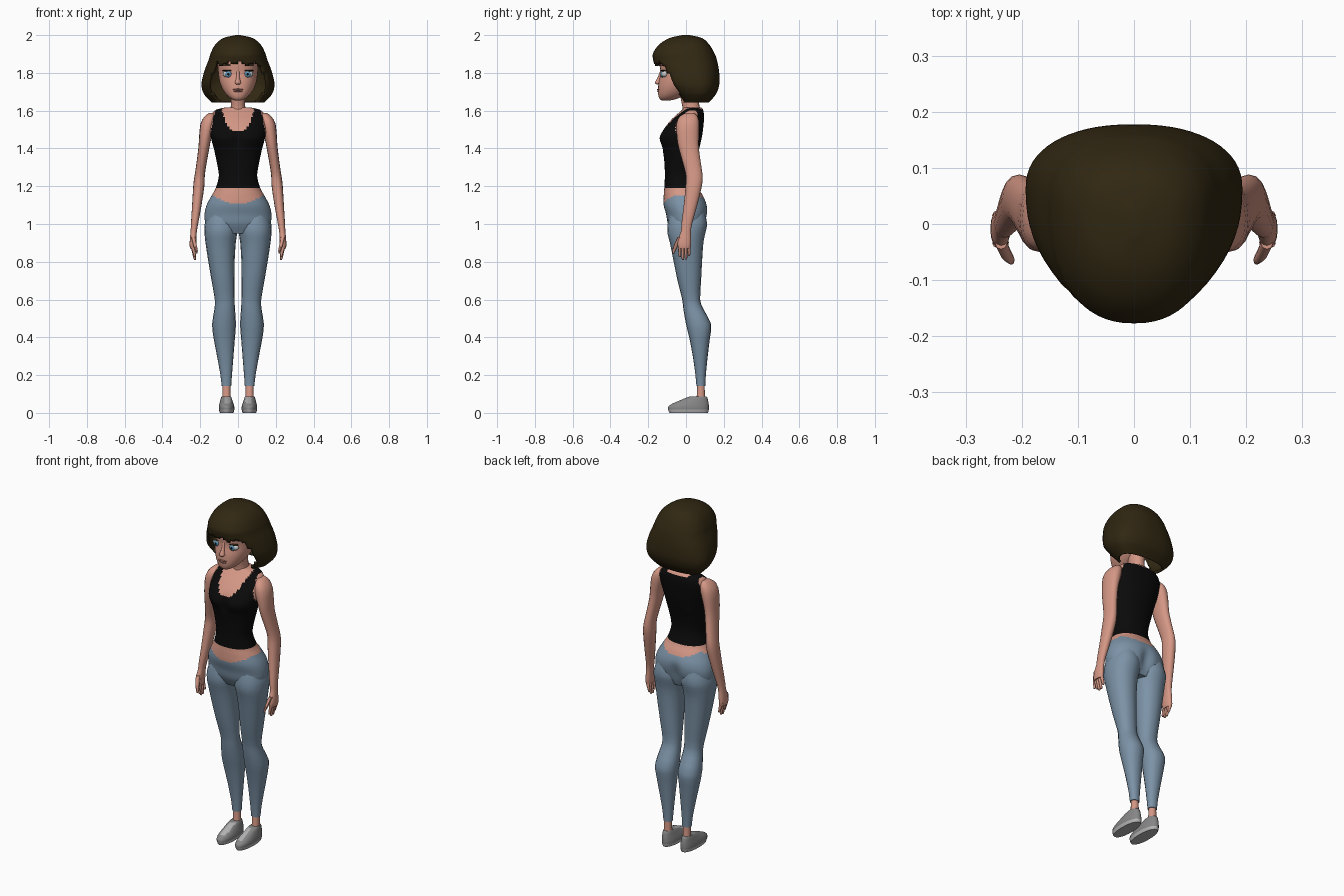
import bpy, bmesh, math
from mathutils import Vector

def material(name, rgb):
    m = bpy.data.materials.new(name)
    m.diffuse_color = (*rgb, 1)
    return m

SKIN = material("skin", (0.66, 0.31, 0.235))
HAIR = material("dark_brown_hair", (0.030, 0.020, 0.006))
BLACK = material("black_cloth", (0.003, 0.003, 0.003))
DENIM = material("blue_denim", (0.20, 0.29, 0.385))
GREY = material("shoe_grey", (0.24, 0.24, 0.24))
PALE = material("pale_grey", (0.45, 0.45, 0.45))
WHITE = material("eye_white", (0.62, 0.62, 0.62))
IRIS = material("iris_blue", (0.12, 0.30, 0.45))
LIPS = material("lips", (0.42, 0.17, 0.14))

def finish(bm, name, mats, rule=None):
    bmesh.ops.recalc_face_normals(bm, faces=bm.faces)
    if rule:
        for f in bm.faces:
            f.material_index = rule(f.calc_center_median())
    me = bpy.data.meshes.new(name)
    bm.to_mesh(me)
    bm.free()
    for m in mats:
        me.materials.append(m)
    me.shade_smooth()
    me.set_sharp_from_angle(angle=math.radians(50))
    ob = bpy.data.objects.new(name, me)
    bpy.context.collection.objects.link(ob)
    return ob

def refine(rings, steps):
    """Catmull-Rom interpolation between rings."""
    out = []
    for i in range(len(rings) - 1):
        p = [rings[max(0, min(len(rings) - 1, i + k))] for k in (-1, 0, 1, 2)]
        for s in range(steps):
            t = s / steps
            out.append([0.5 * (2*b + (c - a)*t + (2*a - 5*b + 4*c - d)*t*t + (3*b - a - 3*c + d)*t**3)
                        for a, b, c, d in zip(*p)])
    return out + [rings[-1]]

def loft(name, rings, mats, rule=None, sides=16, steps=2, n=2.2, f=0.5, side=1,
         cut=None, caps=True, warp=None):
    """Rings (z, x0, x1, y0, y1) of superellipse section; f places the widest line in y."""
    bm = bmesh.new()
    rows = []
    for z, x0, x1, y0, y1 in refine(rings, steps):
        cx, cy, row = (x0 + x1) / 2, y0 + (y1 - y0) * f, []
        for i in range(sides):
            a = 2 * math.pi * i / sides
            c, s = math.cos(a), math.sin(a)
            x = cx + (x1 - x0) / 2 * math.copysign(abs(c) ** (2 / n), c)
            y = cy + ((y1 - cy) if s > 0 else (cy - y0)) * math.copysign(abs(s) ** (2 / n), s)
            if warp:
                y += warp(x, y, z)
            row.append(bm.verts.new((x * side, y, z)))
        rows.append(row)
    for a, b in zip(rows, rows[1:]):
        for i in range(sides):
            j = (i + 1) % sides
            bm.faces.new((a[i], a[j], b[j], b[i]))
    if caps:
        bm.faces.new(rows[0][::-1])
        bm.faces.new(rows[-1])
    if cut:
        gone = [q for q in bm.faces if cut(q.calc_center_median())]
        bmesh.ops.delete(bm, geom=gone, context='FACES')
    return finish(bm, name, mats, rule)

def sym(rings):
    return [(z, -w, w, y0, y1) for z, w, y0, y1 in rings]

def blob(name, loc, radii, mat, segs=16):
    bm = bmesh.new()
    bmesh.ops.create_uvsphere(bm, u_segments=segs, v_segments=segs // 2 + 2, radius=1)
    for v in bm.verts:
        v.co = Vector(loc) + Vector([c * r for c, r in zip(v.co, radii)])
    return finish(bm, name, [mat])

# Torso: skin, tank top and trouser waist by height rules
def torso_rule(c):
    x = abs(c.x)
    if c.z < (1.108 if c.y < 0.02 else 1.13) + 0.04 * min(1, (x / 0.13) ** 2):
        return 2
    if c.z < 1.19:
        return 0
    if c.y < 0.03:
        if c.z > 1.49 + 0.115 * (x / 0.085) ** 3:
            return 0
    elif c.z > 1.605 and x < 0.07:
        return 0
    return 0 if c.z > 1.48 and x > 0.145 - 0.2 * (c.z - 1.48) else 1

def body_warp(x, y, z):
    groove = math.exp(-(x / 0.03) ** 2)
    if y < -0.03:
        return 0.022 * groove * math.exp(-((z - 1.45) / 0.045) ** 2)
    return -0.02 * groove * math.exp(-((z - 1.03) / 0.06) ** 2) if y > 0.05 else 0

loft("torso", sym([
    (0.95, .13, -.07, .075), (1.0, .17, -.095, .10), (1.05, .177, -.105, .114), (1.1, .166, -.118, .112),
    (1.15, .14, -.118, .09), (1.19, .118, -.115, .065), (1.25, .102, -.112, .047),
    (1.30, .107, -.113, .047), (1.35, .117, -.117, .057), (1.40, .128, -.128, .07),
    (1.455, .143, -.146, .083), (1.50, .15, -.122, .09), (1.55, .152, -.08, .095),
    (1.58, .142, -.048, .095), (1.605, .115, -.02, .09), (1.618, .06, -.01, .08)]),
    [SKIN, BLACK, DENIM], torso_rule, sides=72, steps=6, warp=body_warp)
loft("neck", sym([(1.57, .055, -.02, .085), (1.61, .04, -.018, .075), (1.65, .037, -.025, .068),
                  (1.72, .04, -.04, .07)]), [SKIN])

for side, tag in ((1, "left_"), (-1, "right_")):
    # Trouser leg and bare ankle
    loft(tag + "trouser_leg", [
        (1.06, .02, .155, -.085, .10), (1.0, .0, .176, -.097, .112), (.95, .004, .177, -.098, .102),
        (.9, .012, .172, -.085, .092), (.8, .018, .157, -.065, .085), (.7, .018, .14, -.045, .08),
        (.6, .018, .123, -.02, .075), (.55, .016, .125, -.014, .092), (.47, .011, .137, .0, .133),
        (.4, .016, .13, .017, .127), (.3, .024, .111, .036, .115), (.2, .032, .093, .05, .105),
        (.142, .036, .087, .055, .102)], [DENIM], side=side)
    loft(tag + "ankle", [(.05, .038, .085, .05, .105), (.1, .04, .082, .058, .1), (.16, .041, .082, .06, .098)],
         [SKIN], side=side, steps=1)
    # Slip-on shoe with pale sole and tongue
    loft(tag + "shoe", [
        (0, .024, .096, -.088, .116), (.018, .019, .101, -.095, .121), (.035, .02, .101, -.092, .121),
        (.05, .024, .098, -.07, .12), (.065, .029, .094, -.035, .117), (.08, .034, .09, .0, .113),
        (.088, .038, .086, .025, .107)], [GREY, PALE],
        lambda c: int(c.z < .014 or (c.z > .052 and c.y < .045 and abs(abs(c.x) - .055) < .015)),
        side=side, sides=24)
    # Arm and palm
    loft(tag + "arm", [
        (1.587, .125, .155, -.005, .045), (1.568, .12, .178, -.035, .062), (1.53, .12, .199, -.05, .07),
        (1.46, .14, .206, -.048, .068), (1.4, .152, .21, -.038, .068), (1.3, .17, .223, -.01, .082),
        (1.25, .176, .231, .0, .088), (1.2, .178, .237, -.002, .084), (1.1, .193, .243, -.012, .06),
        (1.0, .211, .249, -.024, .032), (.96, .218, .251, -.027, .026), (.92, .22, .255, -.042, .027),
        (.885, .222, .256, -.044, .026), (.87, .226, .253, -.04, .022)], [SKIN], side=side)
    # Fingers and thumb
    for k in range(4):
        y, tip = -.043 + k * .0165, (.825, .81, .812, .83)[k]
        loft(tag + "finger", [(tip, .224, .232, y + .006, y + .014), (tip + .01, .223, .236, y + .003, y + .017),
                              (.89, .23, .253, y, y + .0175)], [SKIN], side=side, sides=8)
    loft(tag + "thumb", [(.845, .214, .222, -.072, -.062), (.86, .213, .227, -.072, -.054),
                         (.89, .219, .238, -.064, -.04), (.93, .226, .248, -.045, -.02)],
         [SKIN], side=side, sides=8)
    # Eye: white, iris, pupil, lash and brow
    blob(tag + "eye", (side * .052, -.112, 1.794), (.029, .02, .019), WHITE)
    blob(tag + "iris", (side * .051, -.125, 1.793), (.018, .010, .017), IRIS)
    blob(tag + "pupil", (side * .051, -.1325, 1.793), (.007, .004, .007), BLACK)
    blob(tag + "eyelash", (side * .054, -.119, 1.812), (.031, .016, .004), HAIR)
    blob(tag + "eyebrow", (side * .055, -.123, 1.842), (.031, .012, .004), HAIR)

# Head, nose and mouth
loft("head", sym([
    (1.654, .015, -.128, -.085), (1.662, .036, -.139, -.05), (1.68, .058, -.146, -.01),
    (1.71, .08, -.148, .04), (1.75, .097, -.145, .09), (1.80, .105, -.135, .12),
    (1.85, .108, -.140, .13), (1.9, .098, -.13, .12), (1.95, .05, -.07, .07)]),
    [SKIN], sides=32, steps=3)
loft("nose", sym([(1.738, .008, -.155, -.13), (1.746, .017, -.164, -.12), (1.755, .014, -.162, -.12),
                  (1.78, .009, -.148, -.12), (1.815, .008, -.136, -.12)]), [SKIN], sides=12)
blob("upper_lip", (0, -.14, 1.712), (.029, .014, .005), LIPS)
blob("lower_lip", (0, -.14, 1.703), (.025, .014, .006), LIPS)

# Bob hair: shell with the face opening cut below a ragged fringe
def face_opening(c):
    fringe = 1.848 + .008 * math.sin(c.x * 90) + .012 * math.exp(-(c.x / .02) ** 2)
    return c.z < fringe and c.y < -.03 - (c.z - 1.68) * .53

hair = loft("bob_hair", sym([
    (1.642, .138, -.03, .12), (1.672, .168, -.06, .147), (1.70, .186, -.09, .165), (1.745, .193, -.13, .177),
    (1.81, .178, -.158, .175), (1.87, .155, -.174, .163), (1.905, .144, -.174, .15),
    (1.95, .12, -.142, .123), (1.984, .078, -.088, .085), (2.0, .012, -.02, .02)]),
    [HAIR], sides=64, steps=5, n=2.3, f=.62, cut=lambda c: face_opening(c) or c.z < 1.6425)
shell = hair.modifiers.new("thickness", 'SOLIDIFY')
shell.thickness = .014
shell.offset = -1
